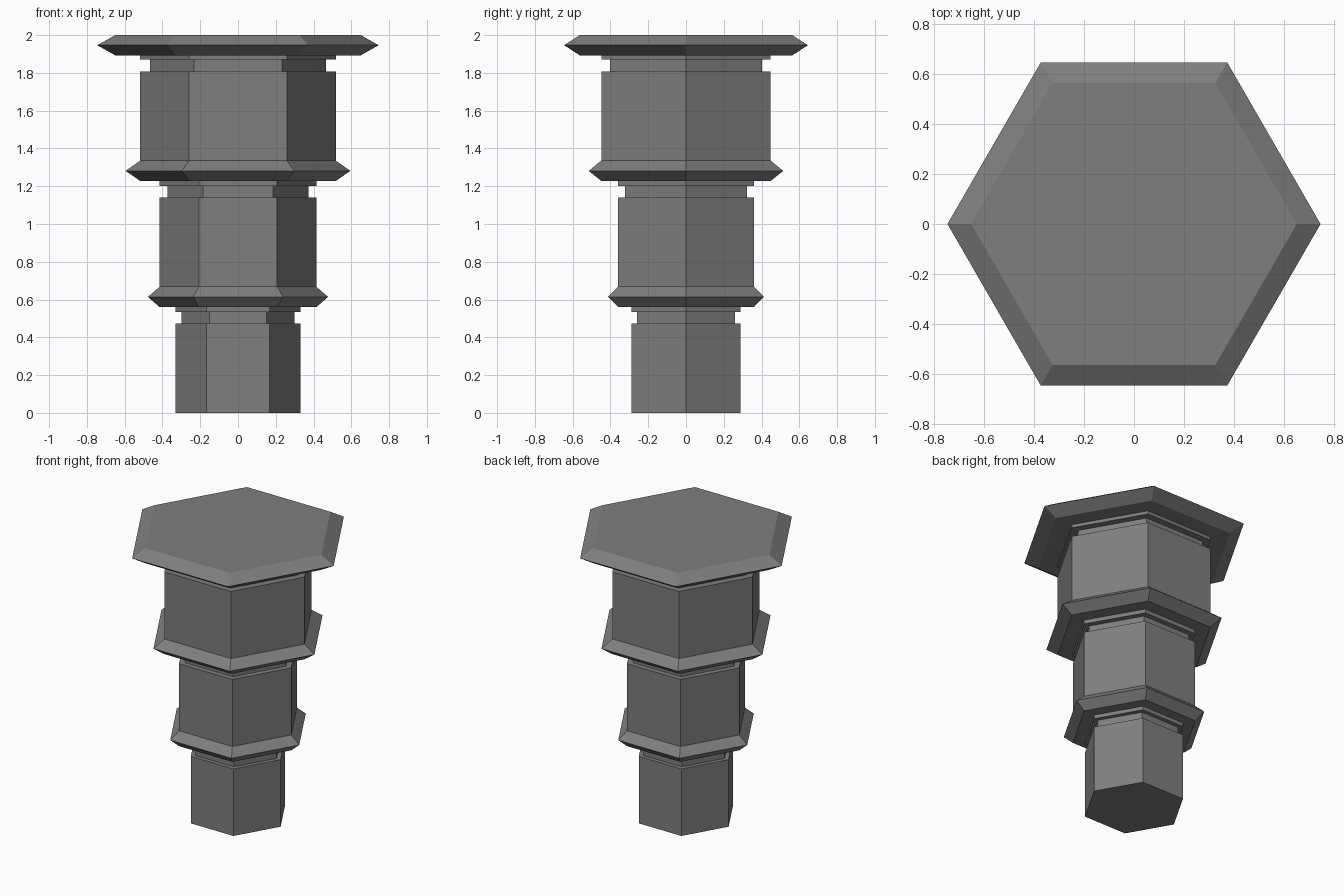
import bpy, bmesh
from math import cos, sin, tau

SIDES = 6

cube = bpy.data.objects.get("Cube")
if cube:
    bpy.data.objects.remove(cube, do_unlink=True)

grey = bpy.data.materials.new("mid_grey")
grey.use_nodes = True
colour = (0.21, 0.21, 0.21, 1)
grey.diffuse_color = colour
grey.node_tree.nodes["Principled BSDF"].inputs["Base Color"].default_value = colour


def hex_lathe(name, profile, cap_bottom=False, cap_top=False):
    """Sweep a (radius, height) profile round a hexagon with corners on the x axis."""
    bm = bmesh.new()
    rings = [[bm.verts.new((r * cos(tau * i / SIDES), r * sin(tau * i / SIDES), z))
              for i in range(SIDES)] for r, z in profile]
    for low, high in zip(rings, rings[1:]):
        for i in range(SIDES):
            j = (i + 1) % SIDES
            bm.faces.new((low[i], low[j], high[j], high[i]))
    if cap_bottom:
        bm.faces.new(rings[0][::-1])
    if cap_top:
        bm.faces.new(rings[-1])
    mesh = bpy.data.meshes.new(name)
    bm.to_mesh(mesh)
    bm.free()
    mesh.materials.append(grey)
    obj = bpy.data.objects.new(name, mesh)
    bpy.context.collection.objects.link(obj)


def flange(inner, r, rim, z0, z1):
    """Underside ring and bevelled rim, starting from the lip below."""
    return [(inner, z0), (r, z0), (rim, (z0 + z1) / 2), (r, z1)]


def column(r, neck, z_neck, z_lip, z_top):
    """Straight body, recessed neck and thin lip."""
    return [(r, z_neck), (neck, z_neck), (neck, z_lip), (r, z_lip), (r, z_top)]


# Bottom tier stands on the ground
hex_lathe("lower_tier", [(0.332, 0)] + column(0.332, 0.3, 0.472, 0.533, 0.56),
          cap_bottom=True)

# Wider tiers, each starting with a flange
hex_lathe("middle_tier", flange(0.332, 0.415, 0.477, 0.56, 0.668)
          + column(0.415, 0.373, 1.14, 1.2, 1.228))
hex_lathe("upper_tier", flange(0.415, 0.518, 0.595, 1.228, 1.335)
          + column(0.518, 0.465, 1.807, 1.87, 1.893))

# Broad bevelled top
hex_lathe("top_cap", flange(0.518, 0.65, 0.745, 1.893, 2), cap_top=True)
